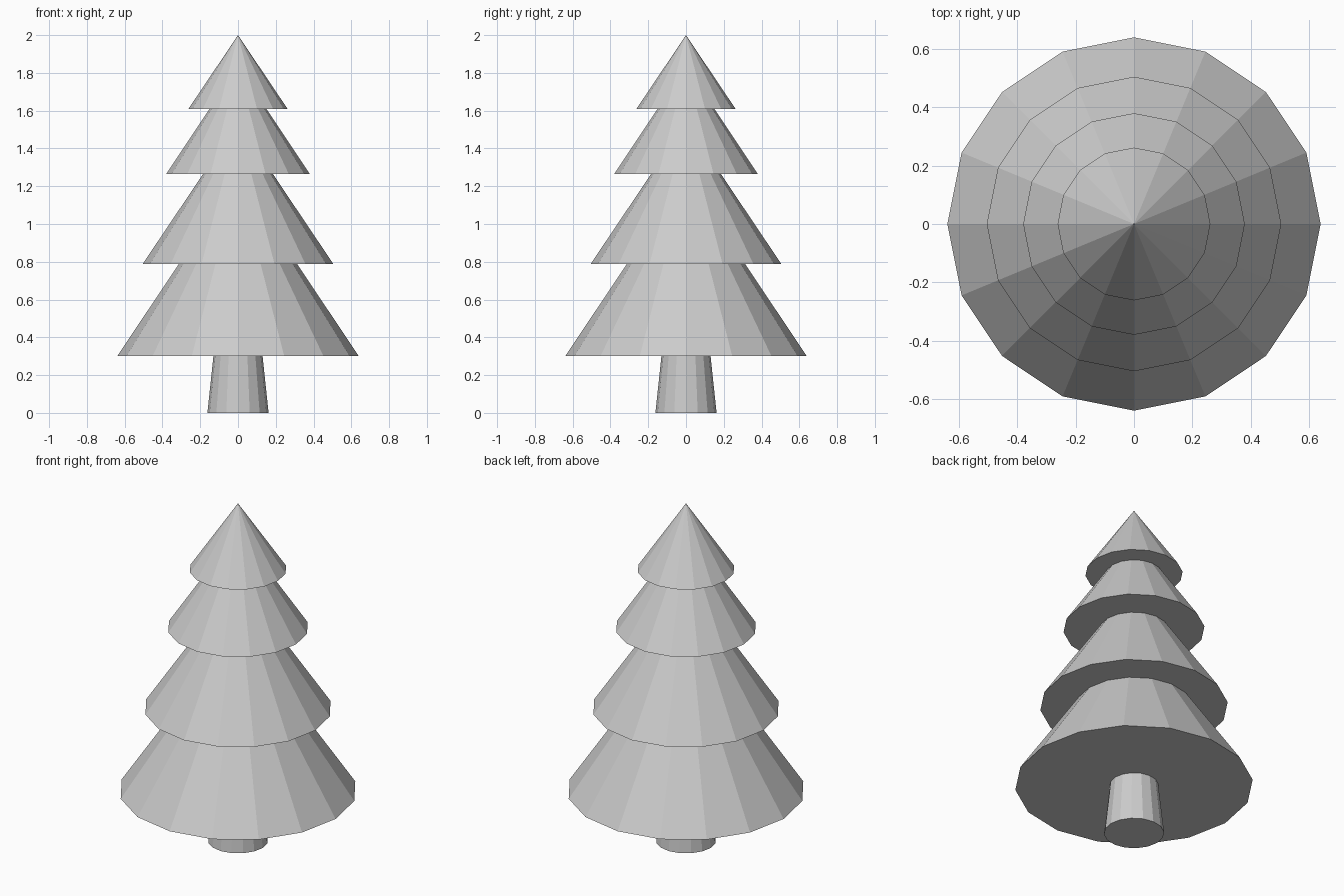
import bpy

if "Cube" in bpy.data.objects:
    bpy.data.objects.remove(bpy.data.objects["Cube"])

SIDES = 16


def cone(name, r_bottom, r_top, z_bottom, z_top):
    """Closed, flat-shaded 16-sided cone standing between two heights."""
    bpy.ops.mesh.primitive_cone_add(
        vertices=SIDES, radius1=r_bottom, radius2=r_top,
        depth=z_top - z_bottom, location=(0, 0, (z_bottom + z_top) / 2))
    bpy.context.object.name = name


# Tapered trunk
cone("trunk", 0.162, 0.13, 0.0, 0.302)

# Foliage tiers: base radius, base height, tip height
tiers = [
    ("foliage_bottom", 0.64, 0.30, 1.255),
    ("foliage_lower", 0.505, 0.788, 1.54),
    ("foliage_upper", 0.38, 1.265, 1.835),
    ("foliage_top", 0.262, 1.61, 2.0),
]
for name, radius, base, tip in tiers:
    cone(name, radius, 0.0, base, tip)
